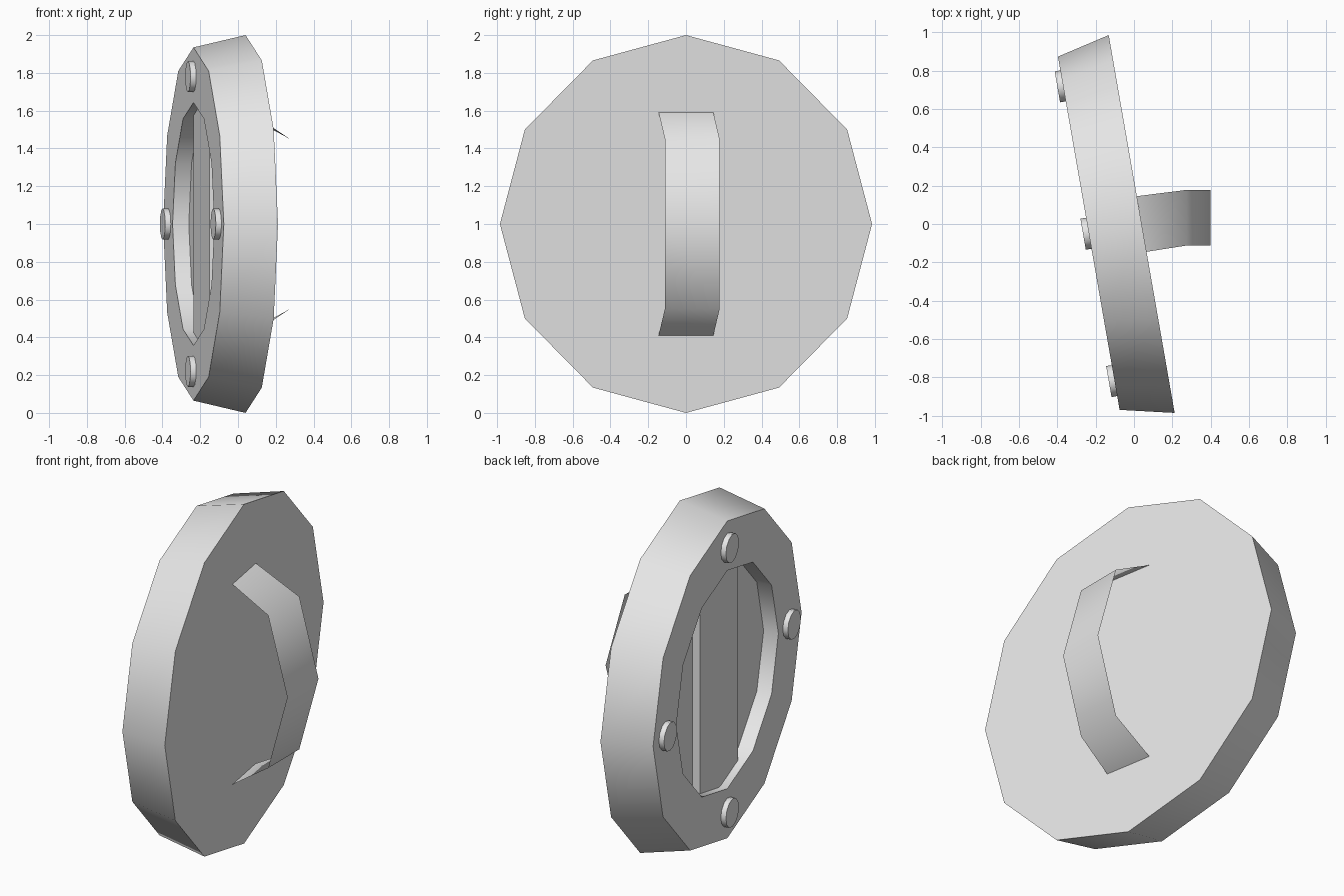
import bpy, bmesh, math
from mathutils import Matrix, Vector

cube = bpy.data.objects.get("Cube")
if cube:
    bpy.data.objects.remove(cube)

grey = bpy.data.materials.new("plain_grey")
grey.use_nodes = True
grey.diffuse_color = (0.8, 0.8, 0.8, 1)
grey.node_tree.nodes["Principled BSDF"].inputs["Base Color"].default_value = (0.8, 0.8, 0.8, 1)

# The disc faces along its local x axis, turned a little about z
TILT = Matrix.Translation((0.04, 0, 1)) @ Matrix.Rotation(math.radians(9.9), 4, "Z")
FRONT = -0.28


def finish(name, bm, matrix=None, recalc=True):
    if recalc:
        bmesh.ops.recalc_face_normals(bm, faces=bm.faces)
    mesh = bpy.data.meshes.new(name)
    if matrix:
        bm.transform(matrix)
    bm.to_mesh(mesh)
    bm.free()
    mesh.materials.append(grey)
    obj = bpy.data.objects.new(name, mesh)
    bpy.context.collection.objects.link(obj)
    bpy.ops.object.select_all(action="DESELECT")
    obj.select_set(True)
    bpy.context.view_layer.objects.active = obj
    bpy.ops.object.shade_smooth_by_angle(angle=math.radians(45))
    return obj


def lathe(name, profile, centre=(0, 0, 0), sides=12):
    """Closed solid turned about the local x axis from (x, radius) pairs."""
    bm = bmesh.new()
    rings = []
    for x, r in profile:
        angles = [2 * math.pi * i / sides for i in range(sides)]
        rings.append([bm.verts.new(Vector(centre) + Vector((x, r * math.cos(a), r * math.sin(a))))
                      for a in angles])
    for a, b in zip(rings, rings[1:]):
        for i in range(sides):
            j = (i + 1) % sides
            bm.faces.new((a[i], a[j], b[j], b[i]))
    bm.faces.new(rings[0])
    bm.faces.new(rings[-1])
    return finish(name, bm, TILT)


# Disc with tapered rim and a round recess in the front
lathe("disc", [(0, 1), (FRONT, 0.935), (FRONT, 0.643), (FRONT + 0.087, 0.643)])

# Four studs around the front ring
for i, side in enumerate(("left", "top", "right", "bottom")):
    a = i * math.pi / 2
    lathe("stud_" + side, [(FRONT + 0.01, 0.082), (FRONT - 0.03, 0.082)],
          (0, 0.78 * math.cos(a), 0.78 * math.sin(a)))

# Upright plank across the recess
bm = bmesh.new()
bmesh.ops.create_cube(bm, size=1)
bm.transform(Matrix.Translation((FRONT + 0.07, 0.01, 0)) @ Matrix.Diagonal((0.05, 0.48, 1.28, 1)))
finish("recess_plank", bm, TILT)

# Bent strap handle, a thin sheet whose ends follow the tilted face
bm = bmesh.new()
rows = []
for x, z in [(0.04, 0.59), (0.275, 0.45), (0.40, 0), (0.275, -0.45), (0.04, -0.59)]:
    on_face = abs(z) > 0.5
    shift, skew = (0, 0.025) if on_face else (0.033, 0)
    rows.append([bm.verts.new((x - s * skew, shift + s * 0.145, 1 + z)) for s in (-1, 1)])
for a, b in zip(rows, rows[1:]):
    bm.faces.new((a[0], b[0], b[1], a[1]))
finish("strap_handle", bm, recalc=False)
